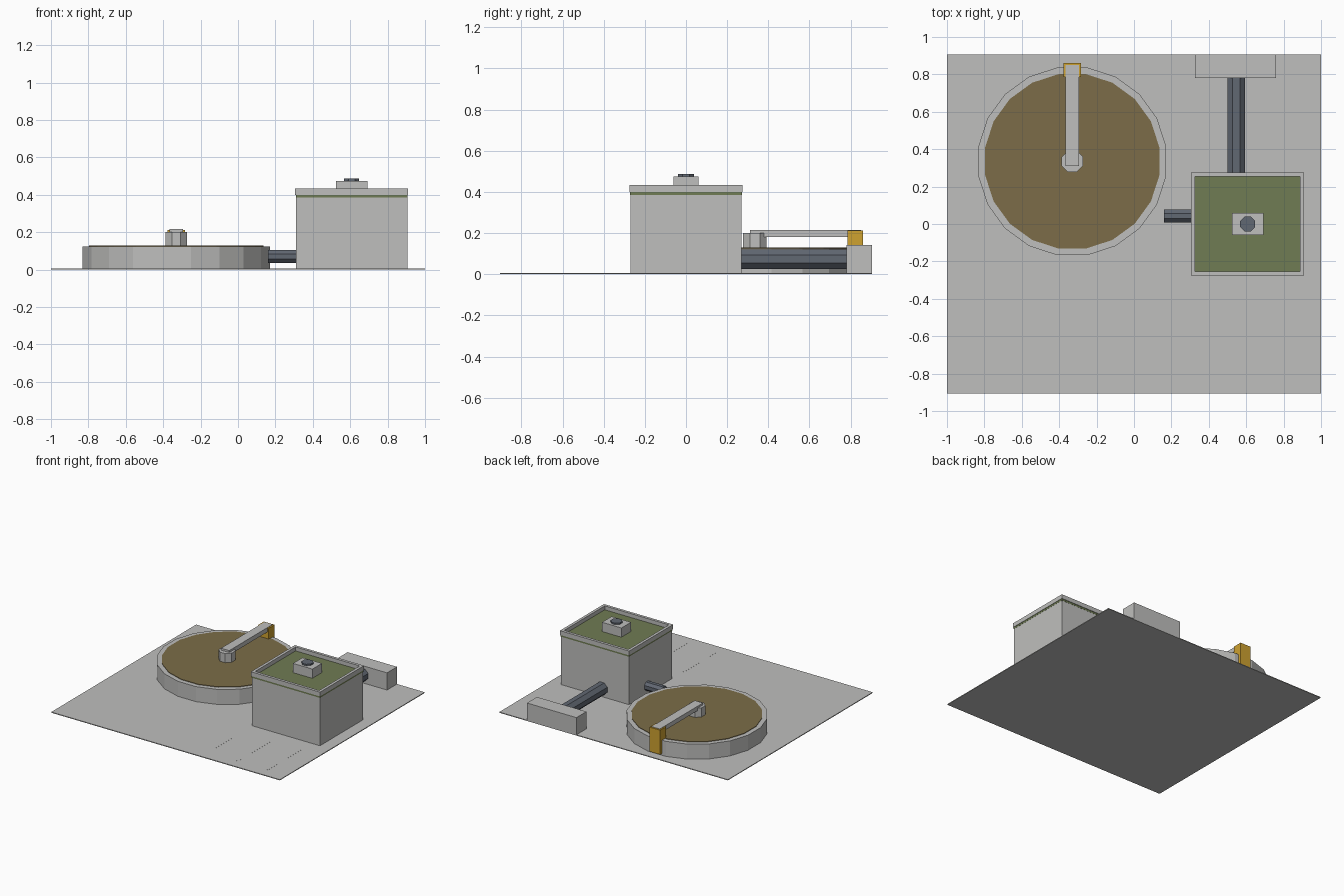
import bpy, bmesh, math
from mathutils import Matrix

if "Cube" in bpy.data.objects:
    bpy.data.objects.remove(bpy.data.objects["Cube"])


def material(name, rgb):
    m = bpy.data.materials.new(name)
    m.diffuse_color = (*rgb, 1)
    m.use_nodes = True
    m.node_tree.nodes["Principled BSDF"].inputs["Base Color"].default_value = m.diffuse_color
    return m


CONCRETE = material("concrete", (0.52, 0.52, 0.51))
GRASS = material("roof_green", (0.16, 0.20, 0.088))
SLUDGE = material("brown_water", (0.20, 0.152, 0.065))
YELLOW = material("safety_yellow", (0.62, 0.36, 0.03))
STEEL = material("slate_steel", (0.12, 0.138, 0.17))


def finish(name, bm, mat):
    me = bpy.data.meshes.new(name)
    bmesh.ops.recalc_face_normals(bm, faces=bm.faces)
    bm.to_mesh(me)
    bm.free()
    me.materials.append(mat)
    ob = bpy.data.objects.new(name, me)
    bpy.context.collection.objects.link(ob)
    return ob


def box(name, x, y, z, mat):
    """Box from (min, max) pairs."""
    bm = bmesh.new()
    size = Matrix.Diagonal((x[1] - x[0], y[1] - y[0], z[1] - z[0], 1))
    mid = Matrix.Translation((sum(x) / 2, sum(y) / 2, sum(z) / 2))
    bmesh.ops.create_cube(bm, size=1, matrix=mid @ size)
    return finish(name, bm, mat)


def prism(name, centre, apothem, length, sides, mat, axis="Z"):
    """Flat-sided cylinder, flats facing the main axes."""
    bm = bmesh.new()
    r = apothem / math.cos(math.pi / sides)
    turn = {"Z": Matrix(), "X": Matrix.Rotation(math.pi / 2, 4, "Y"),
            "Y": Matrix.Rotation(math.pi / 2, 4, "X")}[axis]
    m = Matrix.Translation(centre) @ turn @ Matrix.Rotation(math.pi / sides, 4, "Z")
    bmesh.ops.create_cone(bm, cap_ends=True, segments=sides, radius1=r,
                          radius2=r, depth=length, matrix=m)
    return finish(name, bm, mat)


def frame(name, x, y, z, wall, mat):
    """Rectangular ring with open middle."""
    bm = bmesh.new()
    rings = []
    for inset, h in ((0, z[0]), (0, z[1]), (wall, z[1]), (wall, z[0])):
        a, b, c, d = x[0] + inset, x[1] - inset, y[0] + inset, y[1] - inset
        rings.append([bm.verts.new((px, py, h))
                      for px, py in ((a, c), (b, c), (b, d), (a, d))])
    for i in range(4):
        p, q = rings[i], rings[(i + 1) % 4]
        for j in range(4):
            k = (j + 1) % 4
            bm.faces.new((p[j], p[k], q[k], q[j]))
    return finish(name, bm, mat)


# Ground slab with faint parking lines
box("ground_slab", (-1, 1), (-0.905, 0.905), (0, 0.006), CONCRETE)
for i, x in enumerate((0.31, 0.57, 0.83)):
    box(f"parking_line_{i + 1}", (x - 0.007, x + 0.007), (-0.82, -0.41),
        (0.005, 0.0065), CONCRETE)

# Round settling tank
TX, TY = -0.33, 0.335
prism("round_tank", (TX, TY, 0.0635), 0.502, 0.123, 20, CONCRETE)
prism("tank_water", (TX, TY, 0.124), 0.466, 0.01, 20, SLUDGE)

# Scraper bridge from centre hub to drive carriage
prism("scraper_hub", (TX, TY, 0.162), 0.057, 0.078, 8, CONCRETE)
box("scraper_arm", (TX - 0.036, TX + 0.036), (0.31, 0.85), (0.181, 0.216), CONCRETE)
box("drive_carriage", (TX - 0.047, TX + 0.047), (0.786, 0.861), (0.02, 0.213), YELLOW)

# Pump house with green roof and parapet
box("house_body", (0.31, 0.906), (-0.27, 0.27), (0.003, 0.385), CONCRETE)
box("green_roof", (0.309, 0.907), (-0.271, 0.271), (0.385, 0.402), GRASS)
frame("roof_parapet", (0.305, 0.91), (-0.275, 0.275), (0.399, 0.433), 0.022, CONCRETE)
box("roof_hatch", (0.523, 0.693), (-0.06, 0.06), (0.40, 0.475), CONCRETE)
prism("hatch_vent", (0.608, 0, 0.475), 0.04, 0.024, 8, STEEL)

# Pipes and outlet block
prism("tank_pipe", (0.25, 0.043, 0.07), 0.034, 0.18, 8, STEEL, "X")
prism("outlet_pipe", (0.546, 0.575, 0.073), 0.047, 0.65, 8, STEEL, "Y")
box("outlet_block", (0.325, 0.758), (0.78, 0.905), (0.003, 0.142), CONCRETE)
